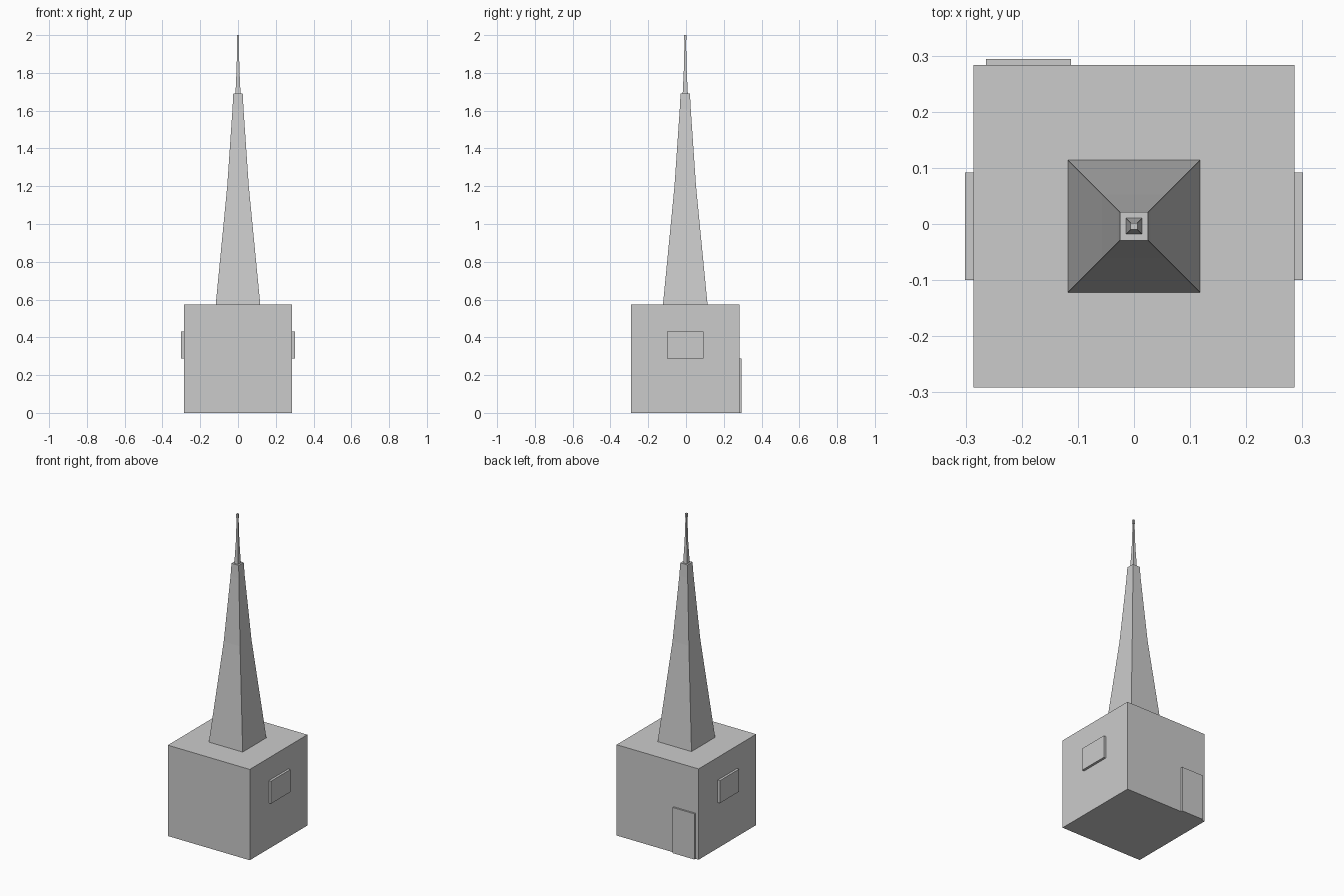
import bpy, bmesh

if "Cube" in bpy.data.objects:
    bpy.data.objects.remove(bpy.data.objects["Cube"])

CY = -0.004  # centre of the building in y


def box(name, x0, x1, y0, y1, z0, z1):
    bm = bmesh.new()
    bmesh.ops.create_cube(bm, size=1)
    for v in bm.verts:
        v.co.x = x1 if v.co.x > 0 else x0
        v.co.y = y1 if v.co.y > 0 else y0
        v.co.z = z1 if v.co.z > 0 else z0
    return finish(name, bm)


def square_loft(name, profile):
    """Stack square rings given as (half width, height)."""
    bm = bmesh.new()
    rings = [[bm.verts.new((sx * h, CY + sy * h, z))
              for sx, sy in ((-1, -1), (1, -1), (1, 1), (-1, 1))]
             for h, z in profile]
    for a, b in zip(rings, rings[1:]):
        for i in range(4):
            j = (i + 1) % 4
            bm.faces.new((a[i], a[j], b[j], b[i]))
    bm.faces.new(rings[0][::-1])
    bm.faces.new(rings[-1])
    return finish(name, bm)


def finish(name, bm):
    bmesh.ops.recalc_face_normals(bm, faces=bm.faces)
    mesh = bpy.data.meshes.new(name)
    bm.to_mesh(mesh)
    bm.free()
    obj = bpy.data.objects.new(name, mesh)
    bpy.context.collection.objects.link(obj)
    return obj


# Square base building
box("building", -0.286, 0.286, CY - 0.287, CY + 0.287, 0, 0.573)

# Raised window panels on both sides
for side, name in ((-1, "left_window"), (1, "right_window")):
    xs = sorted((side * 0.28, side * 0.301))
    box(name, *xs, -0.1, 0.092, 0.288, 0.43)

# Door on the back, near the corner
box("door", -0.264, -0.112, 0.275, 0.294, 0, 0.288)

# Tapered tower
square_loft("tower", [(0.118, 0.573), (0.057, 1.2), (0.029, 1.61), (0.025, 1.69)])

# Thin needle with a small tip
square_loft("needle", [(0.0145, 1.688), (0.013, 1.70), (0.0075, 1.82),
                       (0.004, 1.975)])
square_loft("needle_tip", [(0.006, 1.975), (0.006, 2.0)])
